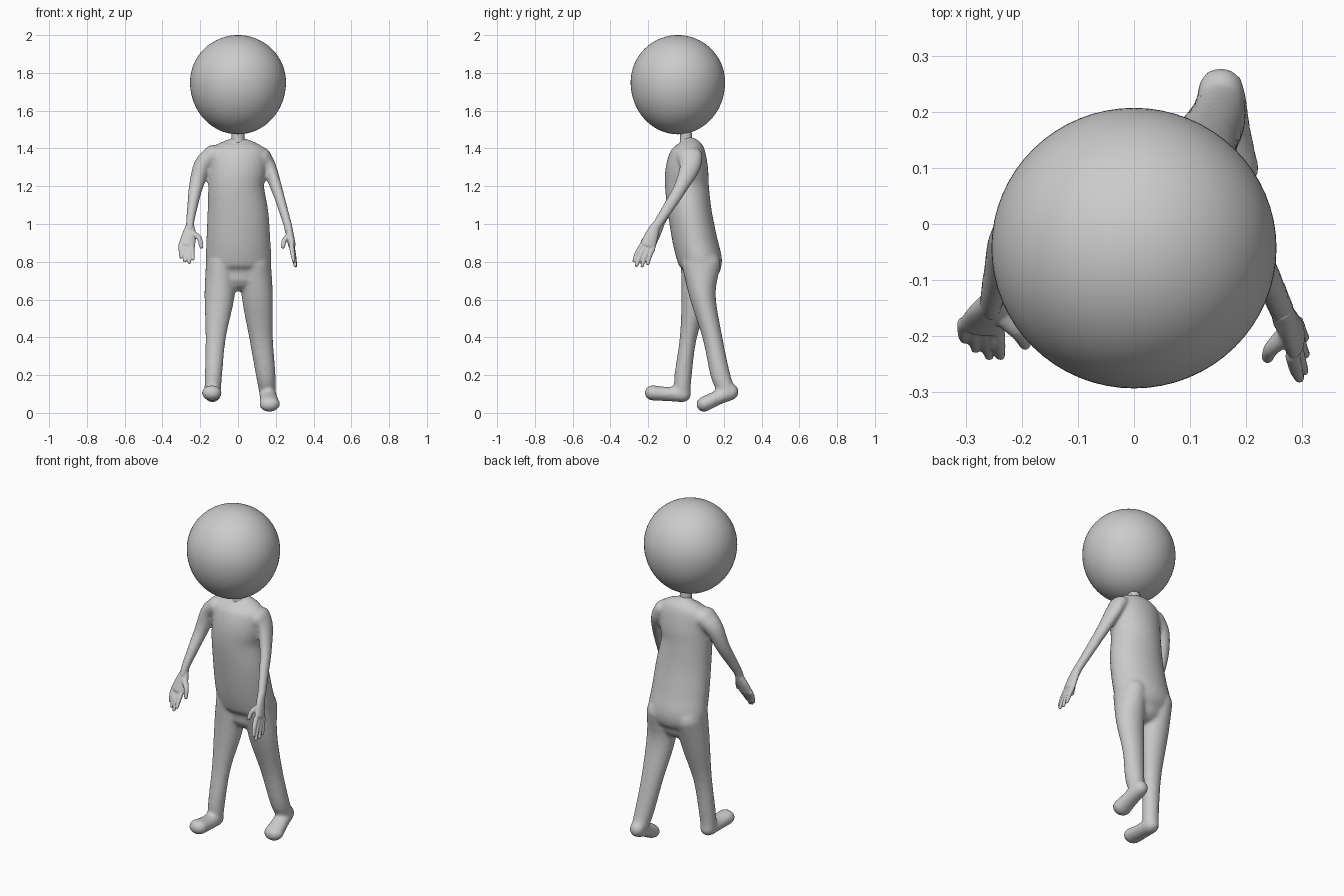
import bpy, bmesh
from math import sin, cos, pi, radians
from mathutils import Vector


def spline(pts, steps=4):
    # Catmull-Rom through (x, y, z, radius_across, radius_deep) points
    p = [Vector(q) for q in pts]
    p = [p[0] * 2 - p[1]] + p + [p[-1] * 2 - p[-2]]
    out = []
    for i in range(1, len(p) - 2):
        a, b, c, d = p[i - 1:i + 3]
        for s in range(steps):
            t = s / steps
            out.append(0.5 * (b * 2 + (c - a) * t + (a * 2 - b * 5 + c * 4 - d) * t * t
                              + (b * 3 - a - c * 3 + d) * t ** 3))
    return out + [p[-2]]


def tube(bm, pts, sides=20):
    # tapered elliptical tube with rounded ends
    path = spline(pts)
    n = len(path)
    pos = [Vector(q[:3]) for q in path]
    tan = [(pos[min(i + 1, n - 1)] - pos[max(i - 1, 0)]).normalized() for i in range(n)]
    rings = []
    for i, q in enumerate(path):
        rings.append((pos[i], tan[i], q[3], q[4]))

    def cap(i, sign):
        r = min(path[i][3], path[i][4])
        return [(pos[i] + tan[i] * sign * r * sin(radians(a)), tan[i],
                 path[i][3] * cos(radians(a)), path[i][4] * cos(radians(a)))
                for a in (25, 50, 70, 86)]
    rings = cap(0, -1)[::-1] + rings + cap(n - 1, 1)
    loops = []
    for c, t, ra, rb in rings:
        u = (Vector((1, 0, 0)) - t * t.x).normalized()
        v = t.cross(u)
        loops.append([bm.verts.new(c + u * ra * cos(2 * pi * k / sides) + v * rb * sin(2 * pi * k / sides))
                      for k in range(sides)])
    for a, b in zip(loops, loops[1:]):
        for k in range(sides):
            j = (k + 1) % sides
            bm.faces.new((a[k], a[j], b[j], b[k]))
    bm.faces.new(loops[0][::-1])
    bm.faces.new(loops[-1])


def make(name, bm, voxel=None, smooth=0):
    bmesh.ops.recalc_face_normals(bm, faces=bm.faces)
    for f in bm.faces:
        f.smooth = True
    me = bpy.data.meshes.new(name)
    bm.to_mesh(me)
    bm.free()
    ob = bpy.data.objects.new(name, me)
    bpy.context.collection.objects.link(ob)
    if voxel:
        m = ob.modifiers.new("fuse", 'REMESH')
        m.mode = 'VOXEL'
        m.voxel_size = voxel
        m.use_smooth_shade = True
        s = ob.modifiers.new("soften", 'SMOOTH')
        s.factor = 0.5
        s.iterations = smooth
    return ob


# head: ball, slightly longer below
bm = bmesh.new()
bmesh.ops.create_uvsphere(bm, u_segments=64, v_segments=40, radius=1)
for v in bm.verts:
    x, y, z = v.co
    v.co = (x * 0.254, y * 0.25 - 0.043, 1.75 + z * (0.25 if z > 0 else 0.275))
make("head", bm)

# neck
bm = bmesh.new()
tube(bm, [(0, 0, 1.42, .036, .034), (0, 0, 1.46, .034, .032), (0, -.005, 1.52, .034, .032)])
make("neck", bm)

# torso, legs, feet and arms fused into one skin
bm = bmesh.new()
tube(bm, [(0, 0, 1.445, .035, .03), (0, .005, 1.43, .09, .06), (0, .01, 1.39, .148, .09),
          (0, .005, 1.3, .153, .112), (-.01, .005, 1.2, .148, .116), (0, .022, 1.05, .162, .116),
          (.002, .05, .9, .17, .118), (.003, .078, .79, .172, .114), (.003, .075, .73, .135, .085)], 32)
# trailing leg and foot
tube(bm, [(.095, .08, .79, .08, .105), (.102, .088, .62, .083, .07), (.122, .14, .4, .063, .052),
          (.147, .182, .2, .052, .052), (.155, .215, .12, .045, .045)])
tube(bm, [(.155, .236, .112, .043, .045), (.162, .16, .077, .048, .039), (.168, .096, .046, .056, .041)])
# leading leg and foot
tube(bm, [(-.09, .075, .79, .08, .105), (-.098, .05, .62, .08, .075), (-.118, .012, .4, .054, .045),
          (-.13, -.015, .2, .046, .046), (-.135, -.02, .11, .044, .043)])
tube(bm, [(-.135, -.017, .1, .044, .044), (-.137, -.1, .1, .048, .038), (-.139, -.178, .106, .053, .041)])
# arms
tube(bm, [(.13, .02, 1.36, .045, .07), (.165, .02, 1.3, .038, .055), (.204, -.03, 1.19, .031, .037),
          (.232, -.085, 1.1, .026, .032), (.262, -.15, 1.0, .023, .026), (.27, -.175, .96, .023, .028)])
tube(bm, [(-.13, .005, 1.365, .055, .07), (-.188, 0, 1.31, .047, .053), (-.222, -.03, 1.2, .038, .038),
          (-.24, -.085, 1.1, .029, .032), (-.252, -.13, 1.02, .023, .026), (-.255, -.148, .97, .023, .026)])
make("body", bm, 0.01, 6)


def hand(name, palm, thumb, fingers):
    bm = bmesh.new()
    tube(bm, palm)
    tube(bm, [(*p, r, r) for p, r in zip(thumb, (.018, .014, .011))], 12)
    for base, tip in fingers:
        b, t = Vector(base), Vector(tip)
        mid = b.lerp(t, .5) + Vector((0, -.004, 0))
        tube(bm, [(*b, .014, .014), (*mid, .0125, .0125), (*t, .009, .009)], 12)
    make(name, bm, 0.004, 4)


# hand beside the trailing leg: palm faces inward, fingers fan front to back
hand("left_hand",
     [(.265, -.155, 1.0, .019, .022), (.274, -.178, .95, .02, .034), (.285, -.2, .89, .02, .042)],
     [(.268, -.2, .935), (.245, -.222, .912), (.238, -.238, .88)],
     [((.283, -.235, .885), (.295, -.275, .805)), ((.287, -.217, .875), (.303, -.262, .78)),
      ((.289, -.198, .868), (.305, -.232, .778)), ((.289, -.176, .868), (.304, -.202, .79))])
# hand beside the leading leg: palm faces back, fingers fan sideways
hand("right_hand",
     [(-.253, -.135, 1.0, .019, .021), (-.258, -.155, .95, .036, .022), (-.27, -.18, .89, .044, .02)],
     [(-.235, -.165, .945), (-.205, -.195, .925), (-.194, -.214, .88)],
     [((-.302, -.178, .89), (-.302, -.205, .825)), ((-.284, -.183, .878), (-.282, -.222, .805)),
      ((-.265, -.185, .873), (-.258, -.235, .795)), ((-.244, -.186, .88), (-.238, -.235, .815))])
